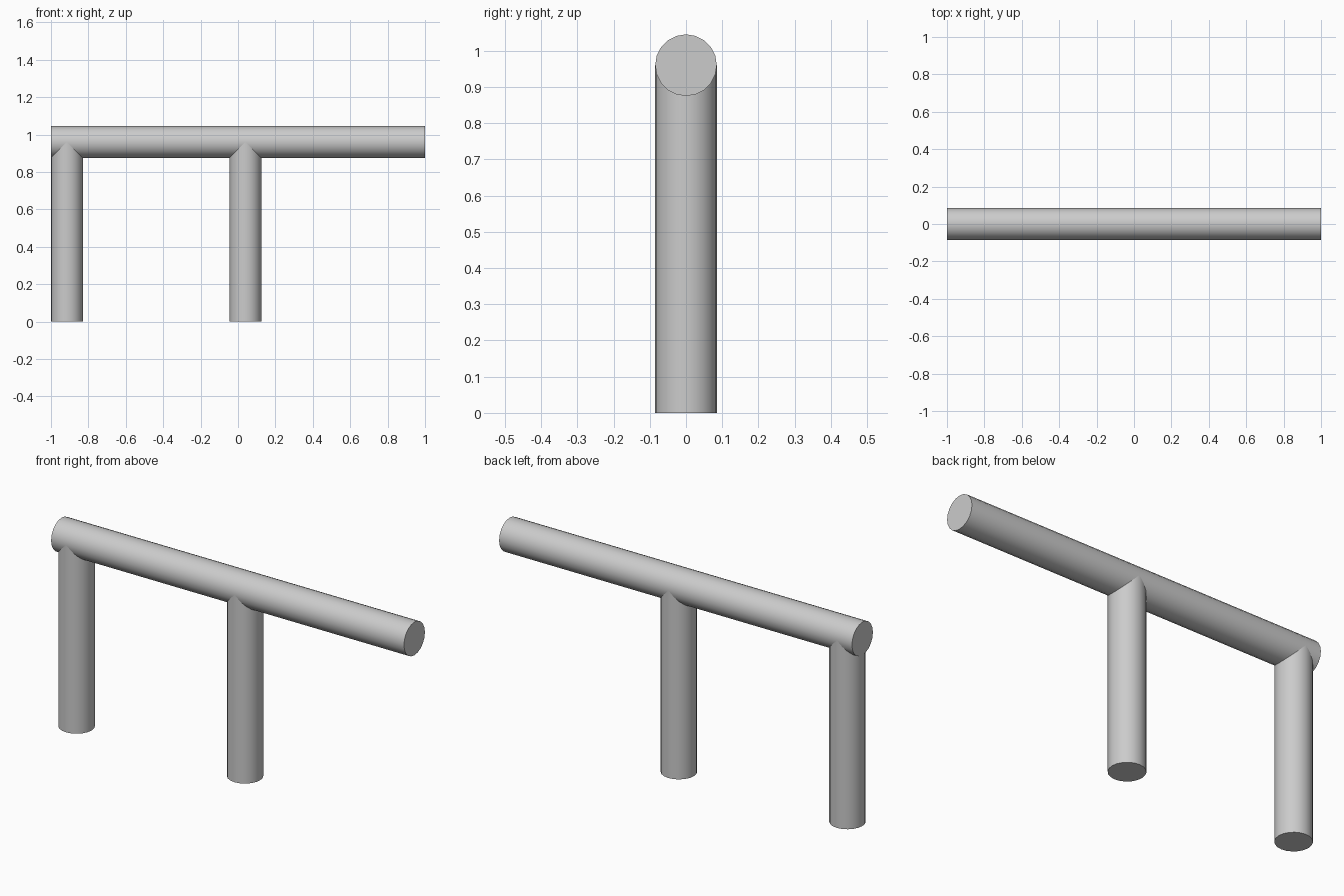
import bpy
from math import pi

if "Cube" in bpy.data.objects:
    bpy.data.objects.remove(bpy.data.objects["Cube"])

R = 0.085        # tube radius
BAR_Z = 0.96     # height of the bar's axis
SIDES = 20


def tube(name, length, location, rotation=(0, 0, 0)):
    bpy.ops.mesh.primitive_cylinder_add(vertices=SIDES, radius=R, depth=length,
                                        location=location, rotation=rotation)
    obj = bpy.context.object
    obj.name = name
    bpy.ops.object.shade_smooth_by_angle(angle=pi / 5)
    return obj


# Horizontal top bar
tube("top_bar", 2.0, (0, 0, BAR_Z), (0, pi / 2, 0))

# Upright posts, ending on the bar's axis
for name, x in (("end_post", -0.915), ("middle_post", 0.04)):
    tube(name, BAR_Z, (x, 0, BAR_Z / 2))
